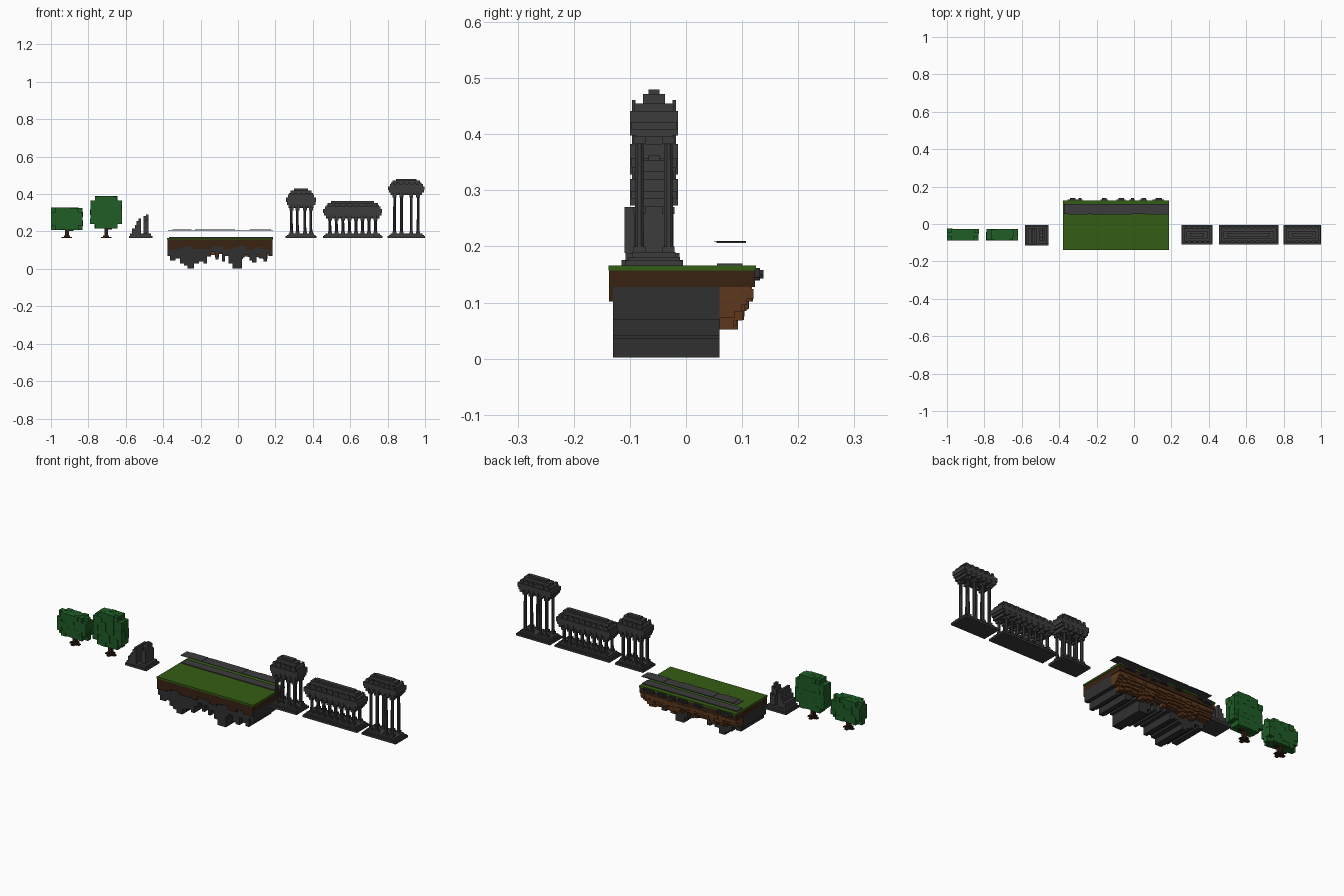
import bpy, bmesh, math, random
from mathutils import Matrix, Vector

if "Cube" in bpy.data.objects:
    bpy.data.objects.remove(bpy.data.objects["Cube"])

random.seed(4)
YC = -0.057  # shared centre line of the props


def mat(name, c):
    m = bpy.data.materials.new(name)
    m.diffuse_color = (*c, 1)
    m.use_nodes = True
    m.node_tree.nodes["Principled BSDF"].inputs["Base Color"].default_value = m.diffuse_color
    return m


STONE = mat("stone", (0.045, 0.045, 0.045))
ROCK = mat("rock", (0.03, 0.03, 0.03))
GRASS = mat("grass", (0.035, 0.11, 0.007))
DIRT = mat("dirt", (0.04, 0.016, 0.006))
CLAY = mat("clay", (0.11, 0.038, 0.012))
LEAF = mat("leaf", (0.014, 0.11, 0.02))
BARK = mat("bark", (0.035, 0.013, 0.006))


class Part:
    """Collects boxes and columns into one flat-shaded object."""
    def __init__(self, name, material):
        self.name, self.material, self.bm = name, material, bmesh.new()

    def box(self, x0, x1, y0, y1, z0, z1):
        m = Matrix.Translation(((x0 + x1) / 2, (y0 + y1) / 2, (z0 + z1) / 2)) @ \
            Matrix.Diagonal((x1 - x0, y1 - y0, z1 - z0, 1))
        bmesh.ops.create_cube(self.bm, size=1, matrix=m)

    def slab(self, x, hx, hy, z0, z1, y=YC):
        self.box(x - hx, x + hx, y - hy, y + hy, z0, z1)

    def column(self, x, y, r, z0, z1):
        m = Matrix.Translation((x, y, (z0 + z1) / 2)) @ Matrix.Rotation(math.pi / 8, 4, 'Z')
        bmesh.ops.create_cone(self.bm, cap_ends=True, segments=8, radius1=r, radius2=r * 0.88,
                              depth=z1 - z0, matrix=m)

    def done(self):
        me = bpy.data.meshes.new(self.name)
        self.bm.to_mesh(me)
        self.bm.free()
        me.materials.append(self.material)
        bpy.context.collection.objects.link(bpy.data.objects.new(self.name, me))


# Floating island: turf and soil
p = Part("island_grass", GRASS)
p.box(-0.38, 0.187, -0.138, 0.125, 0.157, 0.166)
p.done()
p = Part("island_soil", DIRT)
p.box(-0.378, 0.185, -0.137, 0.123, 0.128, 0.157)
x = -0.378
while x < 0.18:  # ragged soil fringe on the front
    w = min(random.uniform(0.02, 0.05), 0.185 - x)
    p.box(x, x + w, -0.137, -0.130, random.uniform(0.1, 0.125), 0.128)
    x += w
p.done()

# Hanging rock slabs running front to back: (right edge x, bottom z)
p = Part("island_rock", ROCK)
x = -0.378
for x1, z in [(-.365, .07), (-.335, .045), (-.31, .055), (-.29, .03), (-.27, .018), (-.235, .002),
              (-.21, .03), (-.185, .04), (-.165, .028), (-.145, .065), (-.12, .09), (-.105, .05),
              (-.085, .085), (-.07, .04), (-.05, .07), (-.03, .03), (.02, .002), (.035, .06),
              (.06, .075), (.075, .045), (.1, .035), (.115, .075), (.135, .055), (.155, .04),
              (.165, .085), (.185, .07)]:
    p.box(x, x1, -0.13, 0.06, z, 0.128)
    x = x1
p.done()

# Stepped clay lumps under the back
p = Part("island_clay", CLAY)
x = -0.375
while x < 0.18:
    w = min(random.uniform(0.022, 0.042), 0.183 - x)
    low = random.uniform(0.05, 0.085)
    for i, y in enumerate((0.093, 0.105, 0.113, 0.121)):
        z = low + i * (0.118 - low) / 4
        p.box(x, x + w, 0.06, y - random.uniform(0, 0.008), z, z + (0.128 - low) / 4 + 0.004)
    x += w
p.box(-0.375, 0.183, 0.06, 0.118, 0.115, 0.128)
p.done()

# Stones along the back edge
p = Part("edge_stones", ROCK)
for x, w in [(-.33, .05), (-.29, .03), (-.16, .04), (-.07, .05), (-.01, .03), (.05, .04), (.13, .06)]:
    z = random.uniform(0.137, 0.147)
    p.box(x - w / 2, x + w / 2, 0.12, 0.132, z, 0.162)
    p.box(x - w / 4, x + w / 3, 0.125, 0.138, z + 0.004, 0.158)
p.done()

# Paved path, and the loose paving that floats above it
p = Part("path", STONE)
p.box(-0.37, 0.187, 0.055, 0.101, 0.166, 0.170)
p.done()
p = Part("floating_paving", STONE)
for x0, x1 in [(-.375, -.25), (-.25, -.015), (-.015, .187)]:
    p.box(x0, x1, 0.054, 0.107, 0.206, 0.2085)
for x0, x1 in [(-.35, -.25), (-.23, -.015), (.06, .175)]:
    p.box(x0, x1, 0.05, 0.107, 0.2085, 0.210)
p.done()


def temple(name, x, hx, hy, cols, z_eave, z_top):
    """Stepped base, two rows of columns, stepped roof with block trim."""
    b = Part(name + "_base", STONE)
    for d, z0, z1 in [(0, .165, .175), (.006, .175, .181), (.014, .181, .19)]:
        b.slab(x, hx - d, hy - d, z0, z1)
    b.done()
    c = Part(name + "_columns", STONE)
    for cx in cols:
        for y in (YC - 0.026, YC + 0.026):
            c.slab(x + cx, .0105, .0105, .19, .2, y)
            c.column(x + cx, y, .0085, .2, z_eave - .01)
            c.slab(x + cx, .0105, .0105, z_eave - .012, z_eave, y)
    c.done()
    r = Part(name + "_roof", STONE)
    h = z_top - z_eave
    ry = 0.043
    for dx, dy, a, e in [(.016, .01, 0, .16), (.006, .003, .16, .30), (.002, 0, .30, .55),
                         (.012, .008, .55, .70), (.026, .023, .70, .90), (.045, .033, .90, 1)]:
        r.slab(x, hx - dx, ry - dy, z_eave + a * h, z_eave + e * h)
    n = max(4, round(hx * 2 / 0.035))
    for i in range(n):  # trim blocks on both long sides
        cx = x + (i + 0.5 - n / 2) * (2 * hx - 0.02) / n
        for s in (-1, 1):
            r.slab(cx, .009, .005, z_eave + .03 * h, z_eave + .3 * h, YC + s * .038)
            r.slab(cx, .007, .003, z_eave + .55 * h, z_eave + .78 * h, YC + s * .036)
    r.done()


temple("small_pavilion", 0.337, 0.082, 0.052, (-.052, -.02, .02, .052), .325, .43)
temple("long_temple", 0.613, 0.16, 0.052, [-.122 + i * .244 / 7 for i in range(8)], .27, .362)
temple("tall_pavilion", 0.9, 0.1, 0.052, (-.063, -.026, .026, .063), .395, .48)

# Ruined wall: two broken slabs on a plinth
p = Part("ruin_base", STONE)
p.box(-.583, -.458, -.115, -.005, .165, .176)
p.box(-.577, -.465, -.108, -.012, .176, .188)
p.done()
p = Part("ruin_walls", STONE)
for x0, x1, z in [(-.567, -.552, .215), (-.552, -.542, .235), (-.542, -.532, .255), (-.532, -.52, .27)]:
    p.box(x0, x1, -.11, -.022, .188, z)
for y0, y1, z in [(-.092, -.072, .265), (-.072, -.05, .292), (-.05, -.035, .28), (-.035, -.022, .25)]:
    p.box(-.505, -.492, y0, y1, .188, z - .01)
    p.box(-.492, -.478, y0, y1, .188, z)
p.done()


def tree(name, x, z0, z1):
    """Blocky trunk with roots and a crown of leaf cubes."""
    t = Part(name + "_trunk", BARK)
    t.slab(x, .010, .009, .168, z0 + .04)
    t.slab(x, .016, .013, .165, .178)
    t.slab(x, .028, .008, .165, .171)
    t.slab(x, .008, .026, .165, .171)
    t.box(x - .035, x, YC - .006, YC + .006, z0 + .002, z0 + .014)
    t.box(x, x + .032, YC - .006, YC + .006, z0 - .008, z0 + .004)
    t.done()
    c = Part(name + "_leaves", LEAF)
    zc, hz, s = (z0 + z1) / 2, (z1 - z0) / 2, 0.0235
    nz = round(2 * hz / s)
    for i in range(-3, 4):
        for j in range(-1, 2):
            for k in range(nz):
                u = Vector((i / 3.7, j / 1.9, (k + .5) * 2 / nz - 1))
                if abs(u.x) ** 3 + abs(u.y) ** 3 + abs(u.z) ** 3 > 1.05:
                    continue
                r = s * random.uniform(.5, .64)
                c.slab(x + i * s, r, r * .88, zc + u.z * hz - r, zc + u.z * hz + r, YC + j * .0185)
    c.done()


tree("short_tree", -0.915, .21, .325)
tree("tall_tree", -0.705, .218, .388)

# Settle the long side to exactly -1..1
bpy.context.view_layer.update()
xs = [(o.matrix_world @ Vector(b)).x for o in bpy.data.objects for b in o.bound_box]
for o in bpy.data.objects:
    o.location.x -= (max(xs) + min(xs)) / 2
